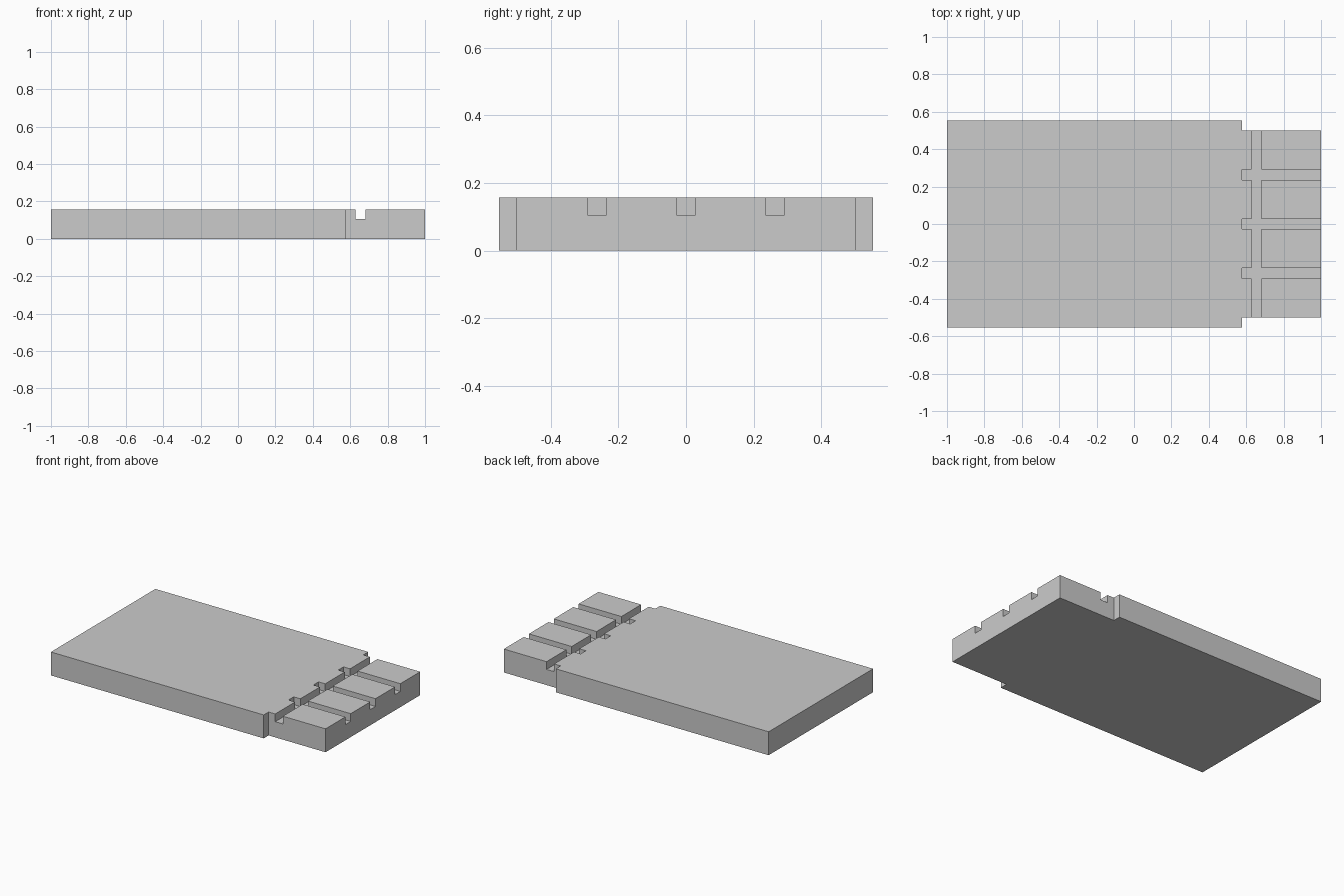
import bpy, bmesh

if "Cube" in bpy.data.objects:
    bpy.data.objects.remove(bpy.data.objects["Cube"])

HEIGHT = 0.157
GROOVE_Z = 0.105
STEP_X = 0.578


def box(name, x0, x1, y0, y1, z0, z1):
    bm = bmesh.new()
    bmesh.ops.create_cube(bm, size=1)
    for v in bm.verts:
        v.co = (x1 if v.co.x > 0 else x0,
                y1 if v.co.y > 0 else y0,
                z1 if v.co.z > 0 else z0)
    return finish(name, bm)


def finish(name, bm):
    mesh = bpy.data.meshes.new(name)
    bm.to_mesh(mesh)
    bm.free()
    obj = bpy.data.objects.new(name, mesh)
    bpy.context.collection.objects.link(obj)
    return obj


def cut(target, cutter):
    mod = target.modifiers.new(cutter.name, 'BOOLEAN')
    mod.operation = 'DIFFERENCE'
    mod.solver = 'EXACT'
    mod.object = cutter
    bpy.context.view_layer.objects.active = target
    bpy.ops.object.modifier_apply(modifier=mod.name)
    bpy.data.objects.remove(cutter)


# Slab: wide body with a narrower tab, extruded from its outline
half = [(-1, 0.553), (STEP_X, 0.553), (STEP_X, 0.501), (1, 0.501)]
outline = [(x, -y) for x, y in half] + half[::-1]
bm = bmesh.new()
face = bm.faces.new([bm.verts.new((x, y, 0)) for x, y in outline])
top = bmesh.ops.extrude_face_region(bm, geom=[face])['geom']
bmesh.ops.translate(bm, vec=(0, 0, HEIGHT),
                    verts=[g for g in top if isinstance(g, bmesh.types.BMVert)])
bmesh.ops.recalc_face_normals(bm, faces=bm.faces)
slab = finish("slab", bm)

# Groove across the tab
cut(slab, box("cross_groove", 0.627, 0.683, -0.7, 0.7, GROOVE_Z, 0.3))

# Three grooves along the tab, open at its end
for y in (-0.263, 0, 0.263):
    cut(slab, box("long_groove", STEP_X, 1.1, y - 0.028, y + 0.028, GROOVE_Z, 0.3))
